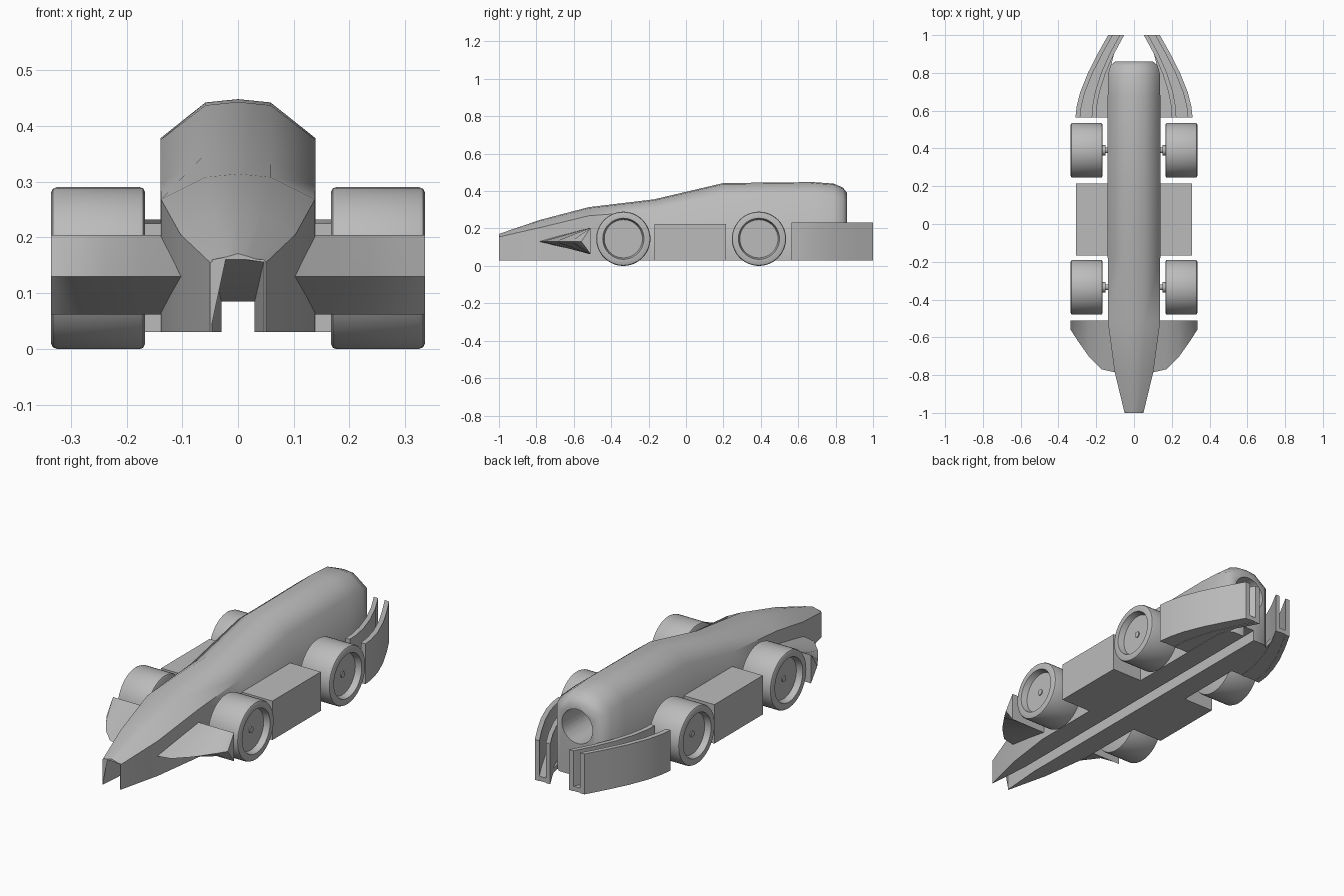
import bpy, bmesh, math

if "Cube" in bpy.data.objects:
    bpy.data.objects.remove(bpy.data.objects["Cube"], do_unlink=True)

grey = bpy.data.materials.new("light_grey")
grey.use_nodes = True
COLOUR = (0.5, 0.5, 0.5, 1)
grey.diffuse_color = COLOUR
grey.node_tree.nodes["Principled BSDF"].inputs["Base Color"].default_value = COLOUR


def smooth(obj, angle):
    bpy.ops.object.select_all(action='DESELECT')
    obj.select_set(True)
    bpy.context.view_layer.objects.active = obj
    bpy.ops.object.shade_smooth_by_angle(angle=math.radians(angle))


def loft(name, rings, angle=40):
    """Skin a list of closed rings and cap both ends."""
    bm = bmesh.new()
    rows = [[bm.verts.new(p) for p in ring] for ring in rings]
    n = len(rows[0])
    for a, b in zip(rows, rows[1:]):
        for i in range(n):
            j = (i + 1) % n
            bm.faces.new((a[i], a[j], b[j], b[i]))
    bm.faces.new(rows[0])
    bm.faces.new(rows[-1])
    bmesh.ops.recalc_face_normals(bm, faces=bm.faces)
    mesh = bpy.data.meshes.new(name)
    bm.to_mesh(mesh)
    bm.free()
    mesh.materials.append(grey)
    obj = bpy.data.objects.new(name, mesh)
    bpy.context.collection.objects.link(obj)
    smooth(obj, angle)
    return obj


def lathe_x(name, profile, y, z, steps=48):
    """Revolve (x, radius) points around an axle line along x."""
    turn = [2 * math.pi * i / steps for i in range(steps)]
    return loft(name, [[(x, y + r * math.cos(t), z + r * math.sin(t)) for t in turn]
                       for x, r in profile])


def box(name, x0, x1, y0, y1, z0, z1):
    return loft(name, [[(x0, y, z0), (x1, y, z0), (x1, y, z1), (x0, y, z1)]
                       for y in (y0, y1)])


# Body: stations of y, half width, shoulder z, top z, slot half width, slot roof z
BASE = 0.03
stations = [
    (-1.0, .05, .155, .165, .047, .160),
    (-.78, .103, .205, .240, .03, .085),
    (-.52, .138, .268, .308, .03, .085),
    (-.17, .139, .295, .350, .03, .085),
    (.20, .139, .375, .437, .03, .085),
    (.68, .139, .378, .442, .03, .085),
    (.79, .138, .372, .434, .03, .085),
    (.84, .125, .358, .412, .03, .085),
    (.86, .10, .340, .385, .03, .085),
]
rings = []
for y, w, shoulder, top, h, roof in stations:
    half = [(.42 * w, top), (w, shoulder), (w, BASE), (h, BASE), (h, roof)]
    ring = [(0, top + .006)] + half + [(-x, z) for x, z in reversed(half)]
    rings.append([(x, y, z) for x, z in ring])
body = loft("body", rings, 55)

# Round chamber bored into the tail
bpy.ops.mesh.primitive_cylinder_add(vertices=48, radius=.085, depth=.5,
                                    location=(0, .65, .28), rotation=(math.pi / 2, 0, 0))
cutter = bpy.context.object
cutter.name = "chamber_cutter"
cutter.hide_render = True
cutter.data.materials.append(grey)
bore = body.modifiers.new("chamber", 'BOOLEAN')
bore.operation = 'DIFFERENCE'
bore.object = cutter
bpy.context.view_layer.objects.active = body
bpy.ops.object.modifier_apply(modifier=bore.name)
bpy.data.objects.remove(cutter, do_unlink=True)
smooth(body, 55)

# Axles
AXLES = {"front": -.335, "rear": .39}
for end, y in AXLES.items():
    lathe_x(end + "_axle", [(-.31, .015), (.31, .015)], y, .145, 24)

# Tail fin plan curves, as (y, outer x of outer blade, inner x of inner blade)
fin_plan = [(.565, .310, .200), (.62, .304, .197), (.70, .284, .182), (.80, .244, .150),
            (.90, .193, .106), (1.0, .137, .052)]
wing_plan = [(.08, -.79), (.17, -.77), (.24, -.70), (.30, -.615), (.335, -.56)]

for side, s in (("left", 1), ("right", -1)):
    # Wheels with a recessed outer face, and hub collars
    for end, y in AXLES.items():
        wheel = [(.167, .137), (.170, .143), (.176, .145), (.325, .145), (.332, .142),
                 (.335, .136), (.335, .110), (.305, .102)]
        lathe_x(f"{side}_{end}_wheel", [(s * x, r) for x, r in wheel], y, .145)
        lathe_x(f"{side}_{end}_collar", [(s * .15, .027), (s * .175, .027)], y, .145, 24)

    # Side pod
    box(side + "_side_pod", s * .12, s * .308, -.168, .215, BASE, .225)

    # Front wing: wedge tapering to a sharp leading edge
    loft(side + "_front_wing",
         [[(s * x, lead, .13), (s * x, -.51, .204), (s * x, -.51, .062)]
          for x, lead in wing_plan], 30)

    # Tail fin: two curved blades standing on a floor
    def blade(name, edges, z0, z1):
        loft(name, [[(s * a, y, z0), (s * b, y, z0), (s * b, y, z1), (s * a, y, z1)]
                    for y, a, b in edges])

    blade(side + "_outer_blade", [(y, o - .025, o) for y, o, i in fin_plan], BASE, .232)
    blade(side + "_inner_blade", [(y, i, i + .024) for y, o, i in fin_plan], BASE, .232)
    blade(side + "_fin_floor", [(y, min(i, .13), o - .002) for y, o, i in fin_plan],
          BASE + .002, .055)
